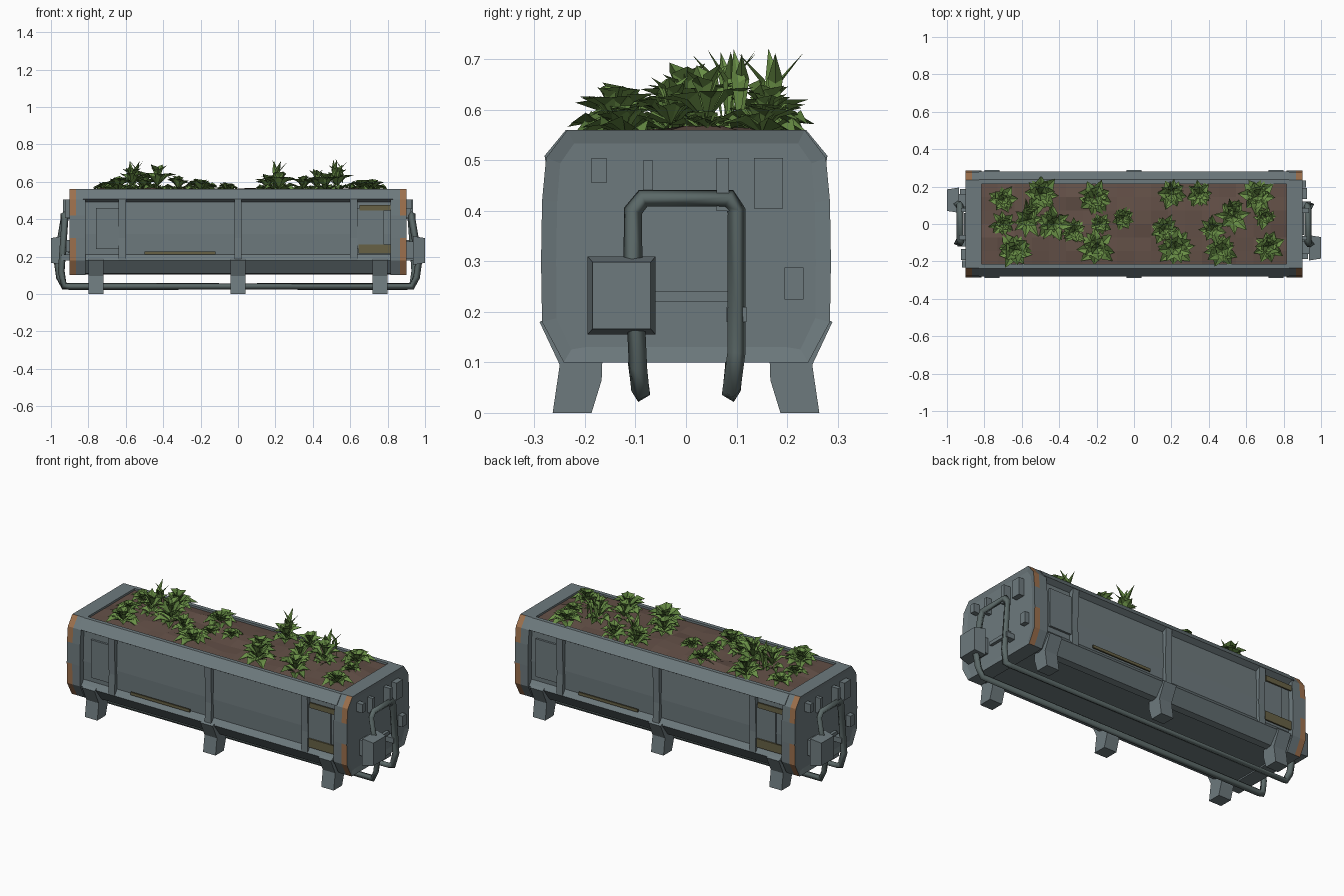
import bpy, bmesh, math, random
from mathutils import Vector, Matrix

if "Cube" in bpy.data.objects:
    bpy.data.objects.remove(bpy.data.objects["Cube"])
random.seed(7)


def mat(name, rgb):
    m = bpy.data.materials.new(name)
    m.diffuse_color = (*rgb, 1)
    m.use_nodes = True
    m.node_tree.nodes["Principled BSDF"].inputs["Base Color"].default_value = m.diffuse_color
    return m


GREY = mat("painted grey", (0.155, 0.195, 0.208))
PIPE = mat("dark pipe grey", (0.105, 0.14, 0.137))
RUST = mat("rust orange", (0.34, 0.165, 0.075))
OLIVE = mat("olive stain", (0.135, 0.12, 0.06))
SOIL = mat("brown soil", (0.125, 0.08, 0.063))
LEAF = mat("leaf green", (0.14, 0.27, 0.06))
LEAF2 = mat("deep leaf green", (0.095, 0.19, 0.042))


def finish(name, bm, *mats):
    bmesh.ops.recalc_face_normals(bm, faces=bm.faces)
    me = bpy.data.meshes.new(name)
    bm.to_mesh(me)
    bm.free()
    for m in mats:
        me.materials.append(m)
    ob = bpy.data.objects.new(name, me)
    bpy.context.collection.objects.link(ob)
    return ob


def loft_x(bm, profile, xs):
    """Sweep a closed (y, z) profile along a list of x stations."""
    rings = [[bm.verts.new((x, y, z)) for y, z in profile] for x in xs]
    n = len(profile)
    for a, b in zip(rings, rings[1:]):
        for i in range(n):
            j = (i + 1) % n
            bm.faces.new((a[i], a[j], b[j], b[i]))
    return [bm.faces.new(rings[0]), bm.faces.new(rings[-1])]


def mirrored(half):
    return half + [(-y, z) for y, z in reversed(half)]


def box(bm, lo, hi):
    lo, hi = Vector(lo), Vector(hi)
    m = Matrix.Translation((lo + hi) / 2) @ Matrix.Diagonal((*(hi - lo), 1))
    return bmesh.ops.create_cube(bm, size=1, matrix=m)["verts"]


# Recessed trough body
bm = bmesh.new()
loft_x(bm, mirrored([(0.2, 0.108), (0.252, 0.185), (0.257, 0.32), (0.25, 0.52)]), [-0.85, 0, 0.85])
finish("trough_body", bm, GREY)

# End frames with rust on the outer corners
half = [(0.2, 0.1), (0.242, 0.1), (0.285, 0.18), (0.287, 0.3), (0.285, 0.42), (0.277, 0.505), (0.235, 0.56)]
for s, side in ((-1, "left"), (1, "right")):
    bm = bmesh.new()
    caps = loft_x(bm, mirrored(half), [s * 0.815, s * 0.865, s * 0.9])
    for f in bm.faces:
        c = f.calc_center_median()
        if abs(c.x) > 0.87 and f not in caps and abs(c.y) > 0.23 and (0.12 < c.z < 0.3 or c.z > 0.42):
            f.material_index = 1
    bm.normal_update()
    bmesh.ops.inset_region(bm, faces=[caps[1]], thickness=0.03, depth=0)
    for v in caps[1].verts:
        v.co.x = s * 0.893
    finish(side + "_end_frame", bm, GREY, RUST)

# Top rims, bottom sills
for s, side in ((-1, "front"), (1, "back")):
    bm = bmesh.new()
    loft_x(bm, [(s * y, z) for y, z in ((0.215, 0.5), (0.215, 0.56), (0.238, 0.56), (0.281, 0.508), (0.25, 0.49))], [-0.83, 0.83])
    finish(side + "_top_rim", bm, GREY)
    bm = bmesh.new()
    loft_x(bm, [(s * y, z) for y, z in ((0.19, 0.103), (0.225, 0.11), (0.277, 0.18), (0.25, 0.215))], [-0.83, 0.83])
    finish(side + "_bottom_sill", bm, GREY)

# Side ribs, corner panels and stains
    bm = bmesh.new()
    for x in (-0.62, 0, 0.62):
        w = 0.02
        loft_x(bm, [(s * y, z) for y, z in ((0.24, 0.18), (0.278, 0.18), (0.272, 0.3), (0.279, 0.51), (0.24, 0.51))], [x - w, x + w])
    for x in (-0.7, 0.7):
        vs = box(bm, (x - 0.06, s * 0.26 - 0.006, 0.24), (x + 0.08, s * 0.26 + 0.006, 0.46))
    finish(side + "_ribs", bm, GREY)
    bm = bmesh.new()
    d = s * 0.27
    for x0, x1, z0, z1 in ((0.645, 0.815, 0.215, 0.265), (0.65, 0.815, 0.445, 0.475), (-0.5, -0.12, 0.212, 0.228)):
        box(bm, (-s * x0, d - 0.004, z0), (-s * x1, d + 0.004, z1))
    finish(side + "_stains", bm, OLIVE)

# Splayed legs
leg = [(0.187, 0), (0.264, 0), (0.25, 0.095), (0.29, 0.18), (0.25, 0.2), (0.165, 0.12), (0.167, 0.065)]
for i, x in enumerate((-0.76, 0, 0.76)):
    for s, side in ((-1, "front"), (1, "back")):
        bm = bmesh.new()
        loft_x(bm, [(s * y, z) for y, z in leg], [x - 0.04, x + 0.04])
        finish(f"{side}_leg_{i + 1}", bm, GREY)

# Pipes: a rail under the body that climbs both end faces
path = [(0.97, -0.1, 0.2), (0.955, -0.095, 0.09), (0.93, -0.09, 0.04), (-0.9, -0.09, 0.04), (-0.93, -0.09, 0.045),
        (-0.945, -0.1, 0.12), (-0.925, -0.1, 0.4), (-0.93, -0.085, 0.425), (-0.93, 0.085, 0.425),
        (-0.93, 0.105, 0.4), (-0.95, 0.105, 0.28)]
for s, side in ((1, "front"), (-1, "back")):
    cu = bpy.data.curves.new(side + "_pipe", 'CURVE')
    cu.dimensions = '3D'
    cu.bevel_depth = 0.019
    cu.bevel_resolution = 0
    cu.use_fill_caps = True
    sp = cu.splines.new('POLY')
    sp.points.add(len(path) - 1)
    for p, (x, y, z) in zip(sp.points, path):
        p.co = (s * x, s * y, z, 1)
    cu.materials.append(PIPE)
    ob = bpy.data.objects.new(side + "_pipe", cu)
    bpy.context.collection.objects.link(ob)
    bpy.ops.object.select_all(action='DESELECT')
    ob.select_set(True)
    bpy.context.view_layer.objects.active = ob
    bpy.ops.object.convert(target='MESH')

# End fittings: control box, small plates, pipe clamps (rotated copy on the left end)
for s, side in ((1, "right"), (-1, "left")):
    bm = bmesh.new()
    vs = box(bm, (0.935, -0.195, 0.155), (1.0, -0.06, 0.31))
    for v in vs:
        if v.co.x > 0.99:
            v.co.y = -0.127 + (v.co.y + 0.127) * 0.85
            v.co.z = 0.232 + (v.co.z - 0.232) * 0.85
    box(bm, (0.88, -0.16, 0.19), (0.94, -0.09, 0.28))
    for y0, y1, z0, z1, x in ((0.135, 0.192, 0.405, 0.505, 0.925), (0.195, 0.233, 0.225, 0.288, 0.92),
                              (-0.187, -0.157, 0.455, 0.505, 0.93), (0.06, 0.085, 0.4, 0.505, 0.935),
                              (-0.085, -0.065, 0.41, 0.5, 0.925), (0.08, 0.12, 0.18, 0.21, 0.945),
                              (-0.06, 0.09, 0.22, 0.24, 0.91)):
        box(bm, (0.885, y0, z0), (x, y1, z1))
    bmesh.ops.scale(bm, vec=(s, s, 1), verts=bm.verts)
    finish(side + "_end_fittings", bm, GREY)

# Soil with a lumpy surface
bm = bmesh.new()
bmesh.ops.create_grid(bm, x_segments=18, y_segments=6, size=1)
for v in bm.verts:
    edge = max(abs(v.co.x), abs(v.co.y)) > 0.99
    v.co = (v.co.x * 0.82, v.co.y * 0.218, 0.548 if edge else 0.555 + random.uniform(-0.008, 0.014))
finish("soil_bed", bm, SOIL)


# Plants: rosettes of folded leaves
def leaf(bm, base, ang, tilt, length, width, index):
    out = Vector((math.cos(ang), math.sin(ang), 0))
    side = Vector((-out.y, out.x, 0))
    up = Vector((0, 0, 1))
    d1 = out * math.cos(tilt) + up * math.sin(tilt)
    d2 = out * math.cos(tilt - 0.5) + up * math.sin(tilt - 0.5)
    mid = base + d1 * length * 0.55
    lift = up * width * 0.3
    pts = [base, mid + side * width / 2 + lift, mid, mid - side * width / 2 + lift, mid + d2 * length * 0.45]
    a, l, m, r, t = [bm.verts.new(p) for p in pts]
    for tri in ((a, m, l), (a, r, m), (l, m, t), (m, r, t)):
        bm.faces.new(tri).material_index = index


# (x, y, radius, height)
plants = [(-0.5, 0.16, .1, .13), (-0.7, 0.13, .075, .08), (-0.64, -0.14, .1, .11), (-0.43, 0.0, .09, .17),
          (-0.7, 0.0, .07, .07), (-0.57, 0.02, .07, .17), (-0.21, 0.14, .1, .09), (-0.2, -0.13, .1, .09),
          (-0.32, -0.04, .07, .12), (-0.06, 0.03, .07, .06), (0.2, 0.16, .085, .13), (0.22, -0.13, .1, .13),
          (0.35, 0.16, .07, .12), (0.16, -0.03, .08, .12), (0.66, 0.15, .1, .09), (0.53, 0.04, .08, .17),
          (0.72, -0.12, .085, .09), (0.47, -0.14, .09, .14), (0.7, 0.04, .07, .07), (0.42, -0.03, .065, .15),
          (-0.18, 0.0, .06, .06)]
for i, (x, y, r, h) in enumerate(plants):
    bm = bmesh.new()
    for ring, (n, tilt, k) in enumerate(((8, 0.3, 1.0), (7, 0.8, 0.85), (5, 1.25, 0.7))):
        for j in range(n):
            ang = (j + random.uniform(-.25, .25)) * 2 * math.pi / n + ring * 0.4 + i
            base = Vector((x, y, 0.553 + max(0, h - 0.09) * 0.6 * ring / 2))
            L = (r * 1.05 if ring == 0 else (r * 0.4 + h * 0.6)) * k * random.uniform(.85, 1.15)
            leaf(bm, base, ang, tilt + random.uniform(-.15, .15), L, r * random.uniform(.5, .75), int(random.random() < 0.3))
    finish(f"plant_{i + 1}", bm, LEAF, LEAF2)

# Tall thin blades
bm = bmesh.new()
for cx, cy in ((0.2, 0.17), (0.54, 0.1), (-0.55, 0.08)):
    for j in range(4):
        leaf(bm, Vector((cx + random.uniform(-.03, .03), cy + random.uniform(-.02, .02), 0.56)),
             j * 1.7, random.uniform(1.35, 1.6), 0.17, 0.03, 0)
finish("tall_blades", bm, LEAF)
